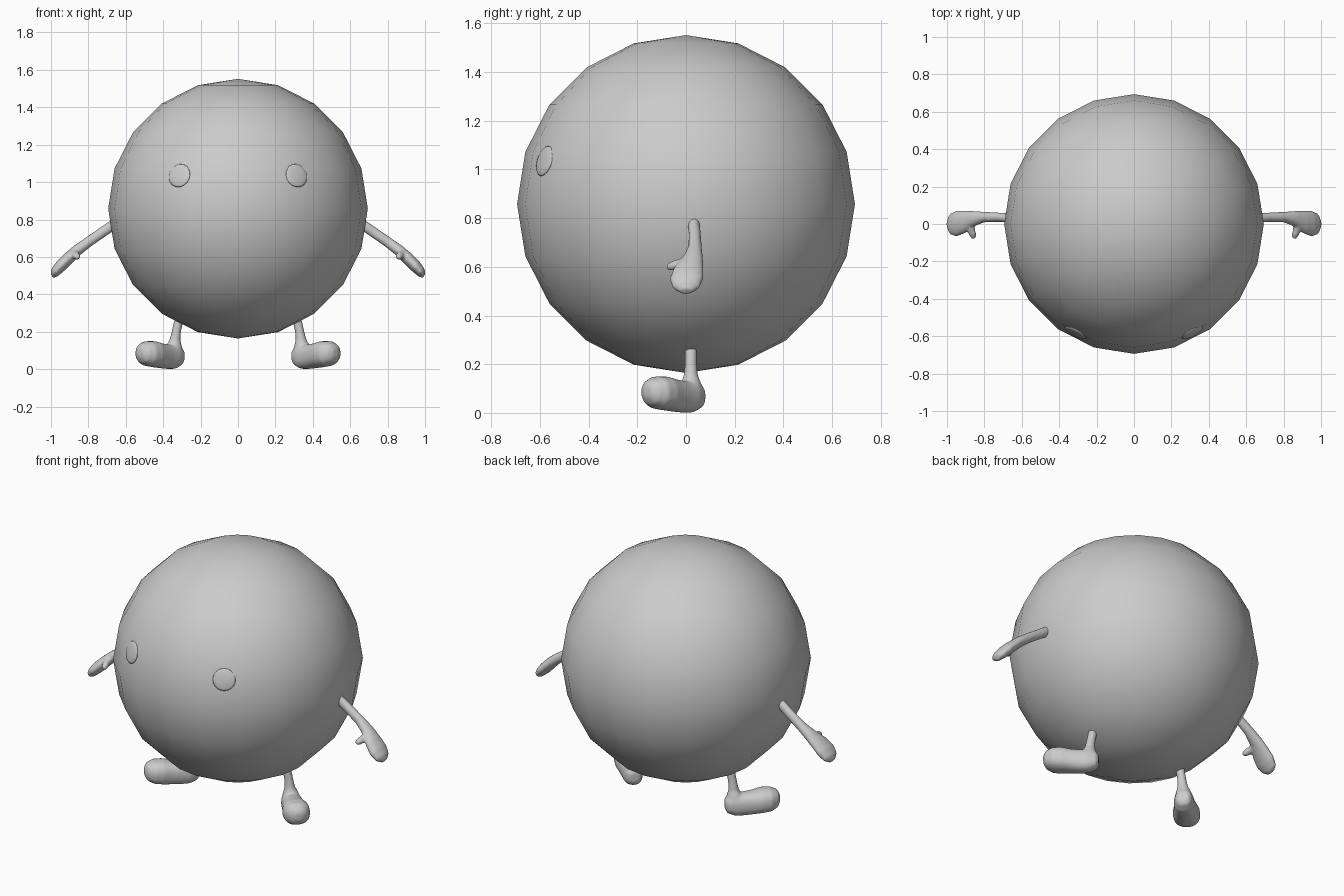
import bpy, bmesh, math
from mathutils import Vector

if "Cube" in bpy.data.objects:
    bpy.data.objects.remove(bpy.data.objects["Cube"])

C = Vector((0, 0, 0.858))
R = 0.694


def loft(bm, rings, u, v, power=1.0, n=20):
    """Closed skin over elliptical rings (x, y, z, radius_u, radius_v)."""
    u, v = Vector(u).normalized(), Vector(v).normalized()
    loops = []
    for x, y, z, ru, rv in rings:
        loop = []
        for i in range(n):
            a = 2 * math.pi * i / n
            c, s = math.cos(a), math.sin(a)
            c = math.copysign(abs(c) ** power, c)
            s = math.copysign(abs(s) ** power, s)
            loop.append(bm.verts.new(Vector((x, y, z)) + u * ru * c + v * rv * s))
        loops.append(loop)
    faces = [bm.faces.new(loops[0]), bm.faces.new(loops[-1][::-1])]
    for a, b in zip(loops, loops[1:]):
        for i in range(n):
            j = (i + 1) % n
            faces.append(bm.faces.new((a[j], a[i], b[i], b[j])))
    bmesh.ops.recalc_face_normals(bm, faces=faces)


def make(name, bm):
    me = bpy.data.meshes.new(name)
    bm.to_mesh(me)
    bm.free()
    ob = bpy.data.objects.new(name, me)
    bpy.context.collection.objects.link(ob)
    for p in me.polygons:
        p.use_smooth = True
    return ob


def fuse_and_mirror(ob):
    """Blend the overlapping lofts into one limb, then copy to the other side."""
    m = ob.modifiers.new("fuse", 'REMESH')
    m.mode = 'VOXEL'
    m.voxel_size = 0.007
    m.use_smooth_shade = True
    m = ob.modifiers.new("soften", 'SMOOTH')
    m.factor = 0.5
    m.iterations = 6
    ob.modifiers.new("mirror", 'MIRROR').use_mirror_merge = False


# Round body
bm = bmesh.new()
bmesh.ops.create_uvsphere(bm, u_segments=20, v_segments=10, radius=R)
bmesh.ops.translate(bm, vec=C, verts=bm.verts)
make("body", bm)

# Eyes: shallow discs on the body surface
bm = bmesh.new()
bmesh.ops.create_uvsphere(bm, u_segments=20, v_segments=10, radius=1)
eyes = make("eyes", bm)
n = Vector((0.315, -0.585, 0.178)).normalized()
M = n.to_track_quat('Z', 'Y').to_matrix().to_4x4()
for vert in eyes.data.vertices:
    p = vert.co
    vert.co = C + n * 0.683 + (M @ Vector((p.x * 0.064, p.y * 0.064, p.z * 0.011)))
eyes.modifiers.new("mirror", 'MIRROR').use_mirror_merge = False

# Arms with mitten hands and thumbs
bm = bmesh.new()
loft(bm, [(0.64, 0.03, 0.79, 0.025, 0.029), (0.72, 0.036, 0.735, 0.025, 0.028),
          (0.80, 0.037, 0.68, 0.028, 0.028), (0.86, 0.028, 0.635, 0.042, 0.030),
          (0.91, 0.010, 0.59, 0.062, 0.033), (0.95, 0.002, 0.55, 0.069, 0.033),
          (0.98, 0.0, 0.518, 0.056, 0.027), (0.995, 0.0, 0.499, 0.025, 0.014)],
     (0, 1, 0), (0.57, 0, 0.82))
loft(bm, [(0.88, 0.01, 0.62, 0.024, 0.024), (0.87, -0.03, 0.612, 0.021, 0.021),
          (0.862, -0.06, 0.603, 0.020, 0.020), (0.858, -0.078, 0.599, 0.011, 0.011)],
     (1, 0, 0), (0, 0, 1), n=12)
fuse_and_mirror(make("arms", bm))

# Legs flaring into shoes that point outward
bm = bmesh.new()
loft(bm, [(0.303, 0.02, 0.32, 0.025, 0.025), (0.33, 0.02, 0.20, 0.025, 0.025),
          (0.337, 0.02, 0.155, 0.030, 0.029), (0.343, 0.02, 0.125, 0.042, 0.041),
          (0.345, 0.02, 0.09, 0.052, 0.052)], (1, 0, 0), (0, 1, 0))
k = math.sqrt(0.5)
shoe = [(-0.056, 0.028, 0.07, 0.03), (-0.042, 0.044, 0.068, 0.05), (0, 0.056, 0.066, 0.065),
        (0.05, 0.060, 0.067, 0.066), (0.10, 0.067, 0.072, 0.067), (0.15, 0.076, 0.080, 0.070),
        (0.20, 0.074, 0.083, 0.067), (0.237, 0.052, 0.085, 0.050), (0.253, 0.022, 0.087, 0.023)]
loft(bm, [(0.345 + k * s, 0.02 - k * s, z, w, h) for s, w, z, h in shoe],
     (1, 1, 0), (0, 0, 1), power=0.85)
fuse_and_mirror(make("legs", bm))
